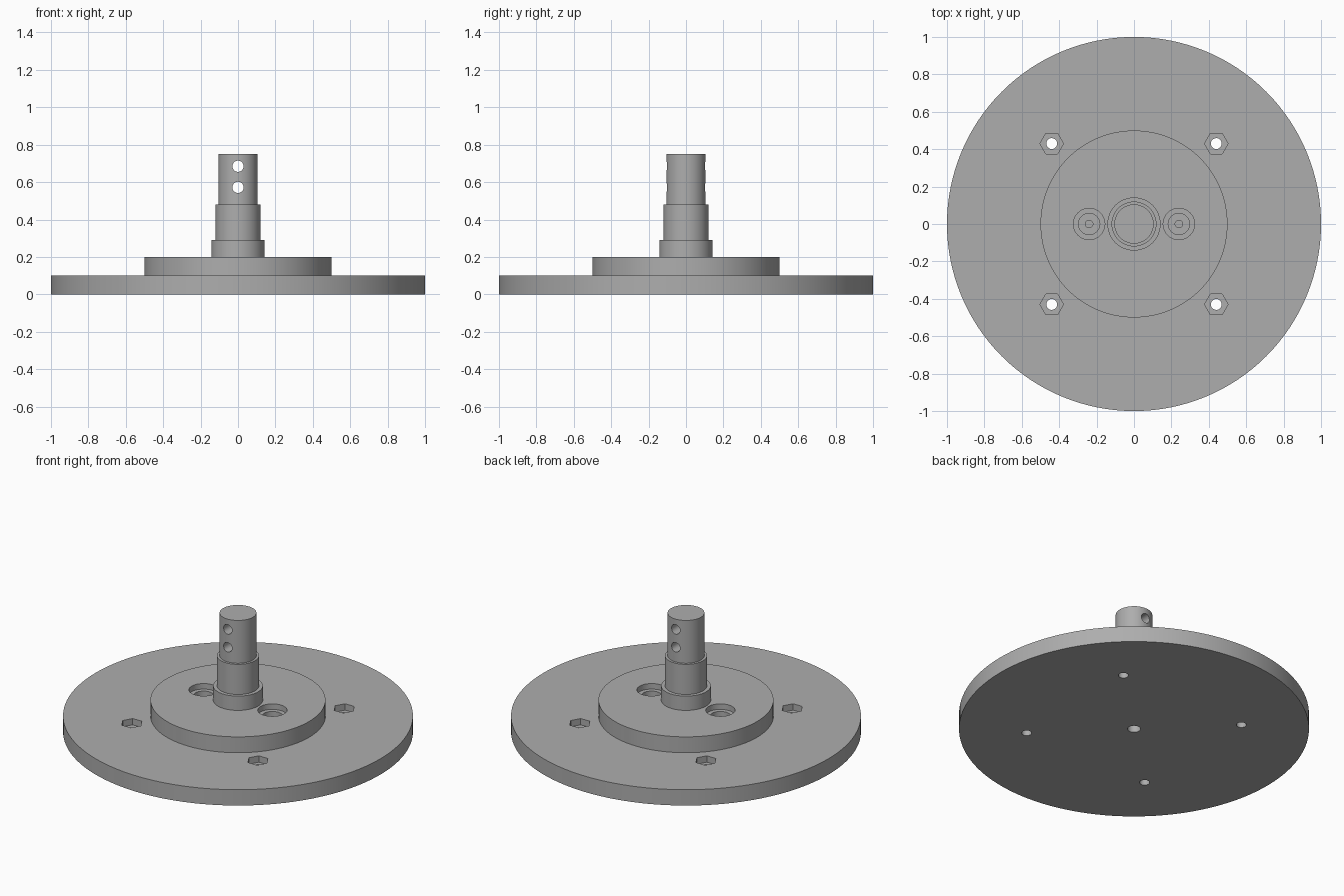
import bpy, bmesh, math
from mathutils import Matrix, Vector

if "Cube" in bpy.data.objects:
    bpy.data.objects.remove(bpy.data.objects["Cube"], do_unlink=True)

grey = bpy.data.materials.new("machined grey")
grey.use_nodes = True
grey.diffuse_color = (0.42, 0.42, 0.42, 1)
grey.node_tree.nodes["Principled BSDF"].inputs["Base Color"].default_value = (0.42, 0.42, 0.42, 1)


def new_object(name, bm):
    mesh = bpy.data.meshes.new(name)
    bmesh.ops.recalc_face_normals(bm, faces=bm.faces)
    bm.to_mesh(mesh)
    bm.free()
    obj = bpy.data.objects.new(name, mesh)
    bpy.context.collection.objects.link(obj)
    mesh.materials.append(grey)
    return obj


def turned(name, steps, sides=128):
    """Solid of stacked discs from (radius, bottom, top) steps."""
    profile = [(0, steps[0][1])]
    for radius, low, high in steps:
        profile += [(radius, low), (radius, high)]
    profile.append((0, steps[-1][2]))
    bm = bmesh.new()
    rings = []
    for radius, z in profile[1:-1]:
        rings.append([bm.verts.new((radius * math.cos(a), radius * math.sin(a), z))
                      for a in (2 * math.pi * i / sides for i in range(sides))])
    for lower, upper in zip(rings, rings[1:]):
        for i in range(sides):
            j = (i + 1) % sides
            bm.faces.new((lower[i], lower[j], upper[j], upper[i]))
    bm.faces.new(rings[0])
    bm.faces.new(rings[-1])
    return new_object(name, bm)


def drill(target, start, end, radius, sides=40):
    """Cut a straight hole from start to end."""
    start, end = Vector(start), Vector(end)
    axis = end - start
    turn = axis.to_track_quat('Z', 'Y').to_matrix().to_4x4()
    bm = bmesh.new()
    bmesh.ops.create_cone(bm, cap_ends=True, segments=sides, radius1=radius,
                          radius2=radius, depth=axis.length,
                          matrix=Matrix.Translation((start + end) / 2) @ turn)
    if sides == 6:  # hexagon points face left and right
        bmesh.ops.rotate(bm, verts=bm.verts, cent=start,
                         matrix=Matrix.Rotation(math.pi / 6, 3, 'Z'))
    cutter = new_object("hole_cutter", bm)
    cutter.hide_render = True
    mod = target.modifiers.new("hole", 'BOOLEAN')
    mod.operation, mod.solver, mod.object = 'DIFFERENCE', 'EXACT', cutter
    bpy.context.view_layer.objects.active = target
    bpy.ops.object.modifier_apply(modifier=mod.name)
    bpy.data.objects.remove(cutter, do_unlink=True)


# Main bodies
base = turned("base_plate", [(1.0, 0, 0.1)])
hub = turned("hub_and_shaft", [(0.5, 0.1, 0.2), (0.142, 0.2, 0.29),
                               (0.12, 0.29, 0.48), (0.105, 0.48, 0.75)])

# Corner bolt holes with hexagonal nut pockets
for x in (-0.44, 0.44):
    for y in (-0.43, 0.43):
        drill(base, (x, y, -0.1), (x, y, 0.2), 0.029)
        drill(base, (x, y, 0.06), (x, y, 0.2), 0.063, 6)

# Stepped screw holes either side of the shaft
for x in (-0.24, 0.24):
    drill(hub, (x, 0, 0.165), (x, 0, 0.3), 0.084)
    drill(hub, (x, 0, 0.05), (x, 0, 0.3), 0.057)
    drill(base, (x, 0, 0.05), (x, 0, 0.2), 0.02)

# Centre bore from below
drill(base, (0, 0, -0.1), (0, 0, 0.2), 0.037)
drill(hub, (0, 0, 0), (0, 0, 0.3), 0.037)

# Cross holes through the shaft
for z in (0.572, 0.685):
    drill(hub, (0, -0.3, z), (0, 0.3, z), 0.03)

# Smooth round walls, crisp rims
for obj in (base, hub):
    bpy.ops.object.select_all(action='DESELECT')
    obj.select_set(True)
    bpy.context.view_layer.objects.active = obj
    bpy.ops.object.shade_smooth_by_angle(angle=math.radians(30))
